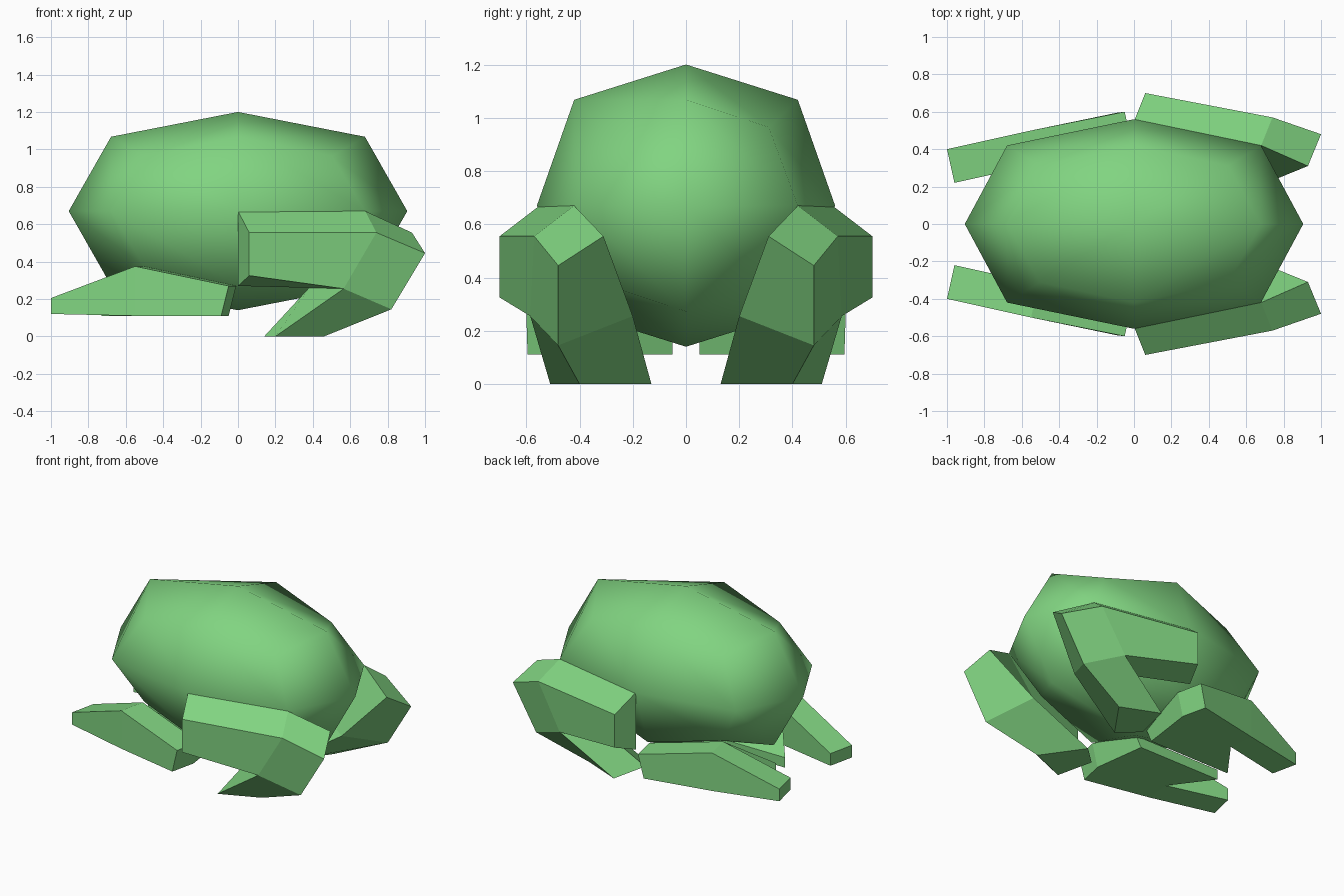
import bpy, bmesh
from mathutils import Vector

if "Cube" in bpy.data.objects:
    bpy.data.objects.remove(bpy.data.objects["Cube"], do_unlink=True)

# Single skin colour
GREEN = (0.22, 0.66, 0.22, 1)
skin = bpy.data.materials.new("leaf_green")
skin.use_nodes = True
skin.diffuse_color = GREEN
bsdf = skin.node_tree.nodes["Principled BSDF"]
bsdf.inputs["Base Color"].default_value = GREEN
bsdf.inputs["Roughness"].default_value = 0.8


def add_object(name, bm):
    mesh = bpy.data.meshes.new(name)
    bmesh.ops.recalc_face_normals(bm, faces=bm.faces)
    bm.to_mesh(mesh)
    bm.free()
    mesh.materials.append(skin)
    obj = bpy.data.objects.new(name, mesh)
    bpy.context.collection.objects.link(obj)
    return obj


def limb(name, chains):
    """Skin each chain of four-cornered sections; shared caps are opened up."""
    bm = bmesh.new()
    verts = {}

    def face(points):
        corners = [verts.setdefault(p, None) or bm.verts.new(p) for p in points]
        verts.update(zip(points, corners))
        shared = bm.faces.get(corners)
        if shared:
            bm.faces.remove(shared)
        else:
            bm.faces.new(corners)

    for chain in chains:
        face(chain[0])
        for a, b in zip(chain, chain[1:]):
            for i in range(4):
                j = (i + 1) % 4
                face((a[i], a[j], b[j], b[i]))
        face(chain[-1])
    obj = add_object(name, bm)
    mirror = obj.modifiers.new("other_side", 'MIRROR')
    mirror.use_axis = (False, True, False)
    mirror.use_clip = False
    mirror.use_mirror_merge = False
    return obj


# Body: one rounded box, smooth shaded
bm = bmesh.new()
bmesh.ops.create_cube(bm, size=2)
for v in bm.verts:
    v.co = Vector((v.co.x * 0.905, v.co.y * 0.56, v.co.z * 0.53 + 0.67))
body = add_object("body", bm)
sub = body.modifiers.new("rounding", 'SUBSURF')
sub.levels = sub.render_levels = 1
sub.use_limit_surface = False
body.data.shade_smooth()

# Hind legs: thigh, knee, then a shin folded down to the sole
knee_out, knee_in = (0.565, 0.585, 0.255), (0.38, 0.4, 0.26)
heel_out, heel_in = (0.82, 0.48, 0.145), (0.66, 0.2, 0.255)
hip = ((0, 0.55, 0.67), (0.06, 0.7, 0.555), (0.06, 0.7, 0.325), (0, 0.55, 0.27))
thigh_end = ((0.68, 0.42, 0.67), (0.74, 0.57, 0.555), knee_out, knee_in)
knee = ((0.93, 0.31, 0.555), (1, 0.48, 0.445), heel_out, heel_in)
ankle = (knee_out, heel_out, heel_in, knee_in)
sole = ((0.2, 0.51, 0), (0.46, 0.4, 0), (0.27, 0.13, 0), (0.14, 0.25, 0))
limb("hind_legs", [(hip, thigh_end, knee), (ankle, sole)])

# Front legs: a long outer toe and a short inner toe under the body
back_in, back_in_low = (-0.01, 0.42, 0.27), (-0.05, 0.42, 0.11)
fork, fork_low = (-0.51, 0.32, 0.375), (-0.53, 0.32, 0.11)
back = ((-0.05, 0.6, 0.27), back_in, back_in_low, (-0.09, 0.595, 0.11))
middle = ((-0.55, 0.5, 0.375), fork, fork_low, (-0.55, 0.5, 0.11))
tip = ((-1, 0.4, 0.205), (-0.96, 0.22, 0.205), (-0.96, 0.22, 0.12), (-1, 0.4, 0.12))
web = (back_in, fork, fork_low, back_in_low)
inner_toe = ((-0.06, 0.05, 0.18), (-0.73, 0.05, 0.18),
             (-0.73, 0.05, 0.11), (-0.1, 0.05, 0.11))
limb("front_legs", [(back, middle, tip), (web, inner_toe)])
